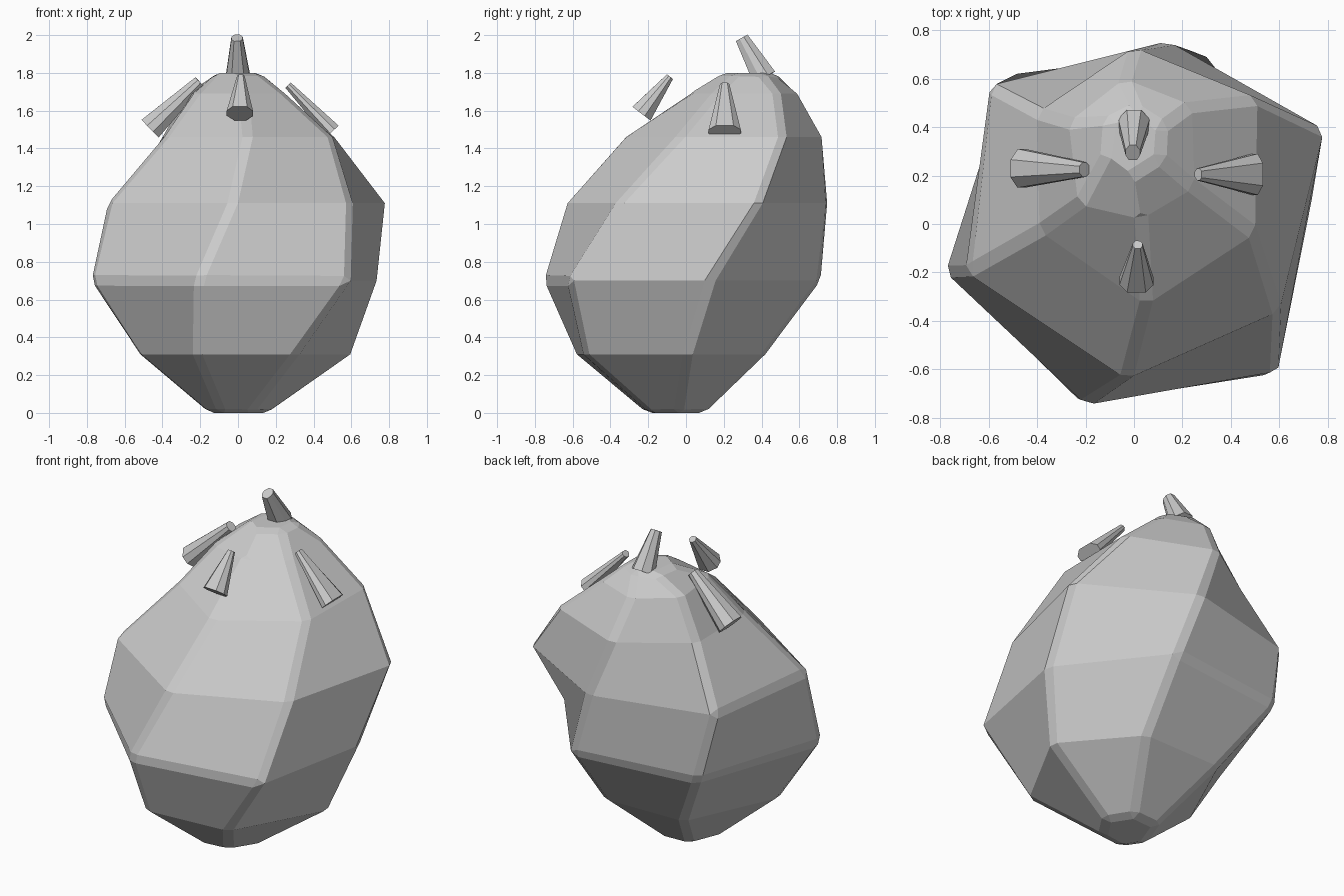
import bpy, bmesh
from mathutils import Vector

if "Cube" in bpy.data.objects:
    bpy.data.objects.remove(bpy.data.objects["Cube"])


def new_object(name, bm):
    bmesh.ops.recalc_face_normals(bm, faces=bm.faces)
    me = bpy.data.meshes.new(name)
    bm.to_mesh(me)
    bm.free()
    ob = bpy.data.objects.new(name, me)
    bpy.context.collection.objects.link(ob)
    return ob


def loft(name, rings):
    bm = bmesh.new()
    loops = [[bm.verts.new(p) for p in ring] for ring in rings]
    n = len(loops[0])
    for a, b in zip(loops, loops[1:]):
        for i in range(n):
            j = (i + 1) % n
            bm.faces.new((a[i], a[j], b[j], b[i]))
    bm.faces.new(loops[0][::-1])
    bm.faces.new(loops[-1])
    return new_object(name, bm)


# Body: leaning, twisting six-sided rings (z, six xy corners)
sections = [
    (0.00, [(-.16, -.10), (-.09, -.21), (.07, -.19), (.17, -.04), (.08, .10), (-.09, .09)]),
    (0.31, [(-.53, -.16), (-.22, -.58), (.31, -.54), (.61, .01), (.26, .42), (-.27, .41)]),
    (0.70, [(-.785, -.20), (-.21, -.755), (.59, -.625), (.74, .13), (.28, .715), (-.51, .62)]),
    (1.11, [(-.69, -.20), (-.03, -.64), (.60, -.36), (.785, .39), (.14, .755), (-.60, .57)]),
    (1.46, [(-.39, -.03), (.05, -.335), (.50, -.04), (.51, .52), (.00, .73), (-.40, .46)]),
    (1.69, [(-.23, .08), (.03, .02), (.25, .15), (.24, .49), (-.04, .60), (-.27, .42)]),
    (1.80, [(-.12, .29), (.00, .20), (.11, .27), (.12, .40), (.02, .48), (-.10, .44)]),
]
body = loft("fruit_body", [[(x, y, z) for x, y in pts] for z, pts in sections])
bev = body.modifiers.new("corner_bevel", "BEVEL")
bev.width = 0.03
bev.segments = 1
bev.limit_method = 'ANGLE'
bev.angle_limit = 0.55


# Tapered, faceted spikes; cross-section half sizes (wide, thick) at each end
OUTLINE = [(-1, -.35), (-.55, -1), (.55, -1), (1, -.35), (1, .35), (.45, 1), (-.45, 1), (-1, .35)]


def spike(name, base, tip, wide_axis, base_size, tip_size):
    base, tip = Vector(base), Vector(tip)
    axis = (tip - base).normalized()
    u = Vector(wide_axis)
    u = (u - axis * u.dot(axis)).normalized()
    v = axis.cross(u)
    return loft(name, [[c + u * (s[0] * a) + v * (s[1] * b) for a, b in OUTLINE]
                       for c, s in ((base, base_size), (tip, tip_size))])


spike("stem", (0, .415, 1.775), (-.005, .295, 1.985), (1, 0, 0), (.065, .065), (.03, .035))
spike("front_leaf", (.01, -.235, 1.585), (.015, -.085, 1.78), (1, 0, 0), (.07, .06), (.02, .02))
spike("left_leaf", (-.465, .23, 1.505), (-.205, .225, 1.755), (0, 1, 0), (.08, .065), (.03, .03))
spike("right_leaf", (.50, .205, 1.49), (.265, .205, 1.735), (0, 1, 0), (.085, .045), (.025, .02))
